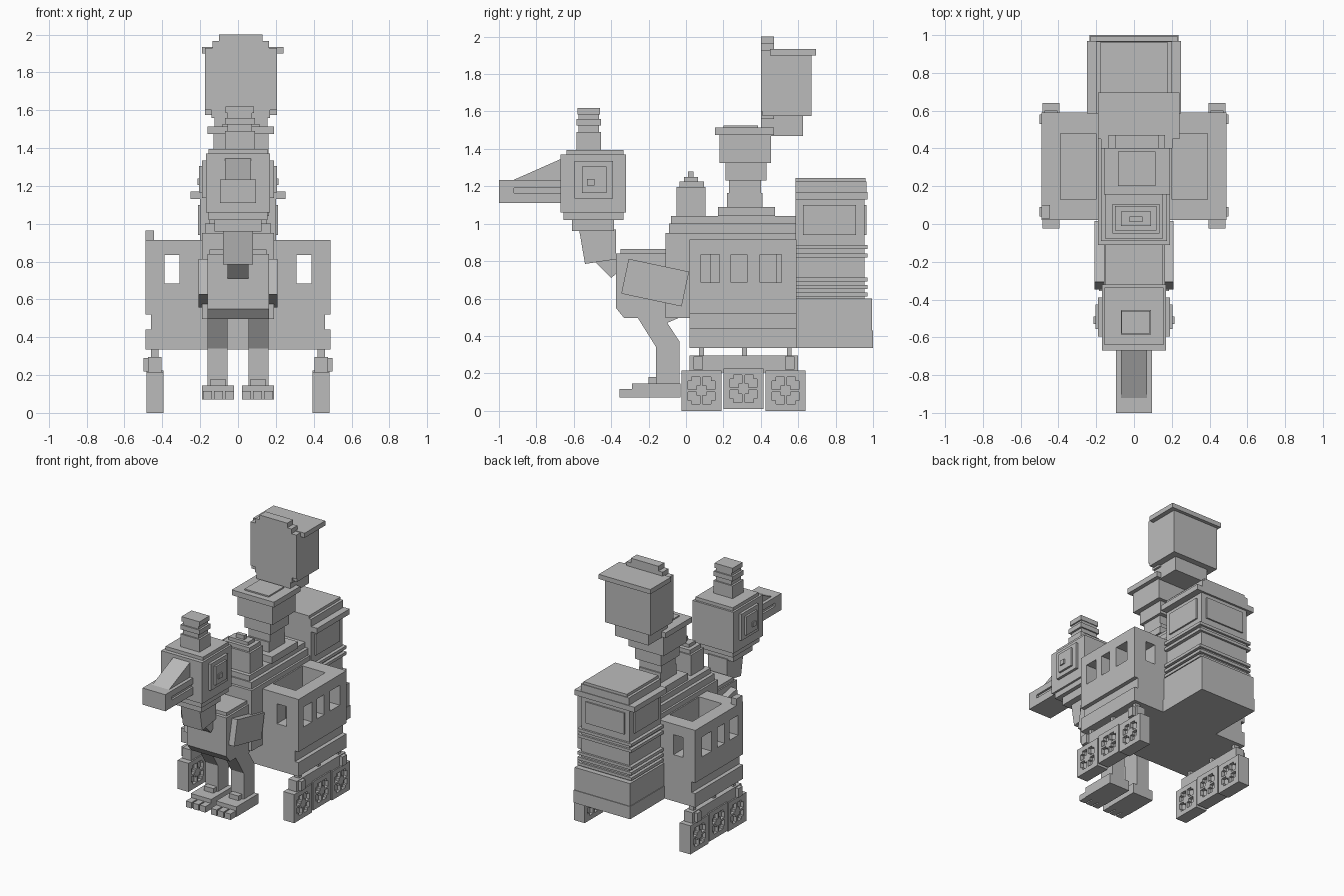
import bpy
import bmesh
from math import radians
from mathutils import Matrix, Vector

default_cube = bpy.data.objects.get("Cube")
if default_cube:
    bpy.data.objects.remove(default_cube, do_unlink=True)

# Single plain stone-grey material
grey = bpy.data.materials.new("stone_grey")
grey.use_nodes = True
colour = (.5, .5, .5, 1)
grey.diffuse_color = colour
grey.node_tree.nodes["Principled BSDF"].inputs["Base Color"].default_value = colour


def finish(name, mesh_builder):
    """Turn a bmesh into a flat-shaded grey object."""
    bmesh.ops.recalc_face_normals(mesh_builder, faces=mesh_builder.faces)
    mesh = bpy.data.meshes.new(name)
    mesh_builder.to_mesh(mesh)
    mesh_builder.free()
    mesh.materials.append(grey)
    part = bpy.data.objects.new(name, mesh)
    bpy.context.scene.collection.objects.link(part)
    return part


def add_box(builder, xs, ys, zs):
    """Add one axis-aligned box, each axis given as (low, high)."""
    low, high = Vector((xs[0], ys[0], zs[0])), Vector((xs[1], ys[1], zs[1]))
    matrix = Matrix.Translation((low + high) / 2) @ Matrix.Diagonal((*(high - low), 1))
    bmesh.ops.create_cube(builder, size=1, matrix=matrix)


def block(name, xs, ys, zs):
    builder = bmesh.new()
    add_box(builder, xs, ys, zs)
    return finish(name, builder)


def centred(name, half_width, ys, zs, middle=.0):
    return block(name, (middle - half_width, middle + half_width), ys, zs)


def tiers(name, bottom, steps, middle=.0):
    """Stack boxes upward; each step is (top, half_width, front, back)."""
    builder = bmesh.new()
    for top, half, front, back in steps:
        add_box(builder, (middle - half, middle + half), (front, back), (bottom, top))
        bottom = top
    return finish(name, builder)


def prism(name, xs, outline):
    """Extrude a side outline of (y, z) points across x."""
    builder = bmesh.new()
    face = builder.faces.new([builder.verts.new((xs[0], y, z)) for y, z in outline])
    extruded = bmesh.ops.extrude_face_region(builder, geom=[face])["geom"]
    moved = [item for item in extruded if isinstance(item, bmesh.types.BMVert)]
    bmesh.ops.translate(builder, verts=moved, vec=(xs[1] - xs[0], 0, 0))
    return finish(name, builder)


def mirrored(side, inner, outer):
    return tuple(sorted((side * inner, side * outer)))


def carve(part, cutters):
    """Subtract the cutter blocks and remove them."""
    for cutter in cutters:
        cutter.hide_render = True
        modifier = part.modifiers.new("opening", "BOOLEAN")
        modifier.object = cutter
        modifier.solver = "EXACT"
        bpy.context.view_layer.objects.active = part
        bpy.ops.object.modifier_apply(modifier=modifier.name)
        bpy.data.objects.remove(cutter, do_unlink=True)


# Long central body and bird-like chest
tiers("engine_body", .335, [(.95, .19, .02, .59)])
tiers("engine_body_nose", .495, [(.95, .19, -.11, .02)])
tiers("body_roof", .95, [(1, .175, -.09, .59), (1.04, .15, -.08, .59)])
prism("chest", (-.16, .165), [(-.375, .84), (-.375, .55), (-.33, .495), (-.05, .495), (-.05, .84)])
centred("chest_top", .15, (-.35, -.1), (.84, .865))

# Bell dome, with stepped cap
tiers("bell_dome", 1.04, [(1.195, .125, -.05, .105), (1.225, .11, -.035, .095),
                          (1.25, .08, -.01, .065), (1.28, .035, .01, .04)], middle=.01)

# Funnel
tiers("funnel", 1.04, [(1.09, .15, .17, .475), (1.165, .09, .22, .41), (1.23, .09, .23, .4),
                       (1.325, .11, .21, .43), (1.475, .145, .18, .455),
                       (1.515, .175, .155, .47), (1.525, .1, .2, .385)], middle=.015)

# Tall block behind the funnel: foot, box, brim and stepped front plate
tall_middle = .015
centred("tall_foot", .14, (.4, .625), (1.47, 1.6), tall_middle)
centred("tall_box", .19, (.41, .67), (1.575, 1.9), tall_middle)
centred("tall_brim", .215, (.45, .695), (1.9, 1.935), tall_middle + .01)
tiers("tall_front_plate", 1.47, [(1.56, .14, .4, .47), (1.6, .155, .4, .47), (1.93, .19, .4, .47),
                                 (1.965, .15, .4, .47), (2, .115, .4, .47)], tall_middle)

# Rear cabin with ridges, roof and inset panels
tiers("cabin", .335, [(.43, .235, .585, 1), (.6, .23, .585, .995), (1.13, .2, .585, .955),
                      (1.17, .25, .585, .97), (1.225, .2, .585, .965), (1.245, .18, .585, .96)])
for ridge_bottom in (.61, .65, .69, .82, .865):
    centred("cabin_ridge", .225, (.585, .97), (ridge_bottom, ridge_bottom + .022))
for side in (-1, 1):
    block("cabin_side_panel", mirrored(side, .19, .212), (.625, .91), (.94, 1.1))
centred("cabin_back_panel", .16, (.94, .966), (.94, 1.1))

# Head with stepped edges, crest, eyes and beak
tiers("head", 1.02, [(1.06, .155, -.655, -.335), (1.37, .17, -.67, -.32), (1.395, .155, -.64, -.335)])
tiers("head_crest", 1.395, [(1.49, .08, -.585, -.455), (1.525, .065, -.575, -.465),
                            (1.56, .08, -.585, -.455), (1.585, .065, -.575, -.465),
                            (1.62, .075, -.58, -.46)], middle=.01)
for side in (-1, 1):
    block("eye_plate", mirrored(side, .16, .19), (-.595, -.39), (1.135, 1.335))
    block("eye_ring", mirrored(side, .18, .205), (-.555, -.425), (1.165, 1.305))
    block("eye", mirrored(side, .2, .215), (-.53, -.49), (1.205, 1.24))
centred("lower_beak", .095, (-1, -.66), (1.11, 1.165))
centred("mouth", .08, (-.98, -.66), (1.16, 1.195))
prism("upper_beak", (-.095, .095), [(-1, 1.16), (-1, 1.235), (-.92, 1.235), (-.66, 1.235),
                                    (-.66, 1.19), (-.92, 1.19), (-.92, 1.16)])
prism("beak_bridge", (-.07, .07), [(-.92, 1.235), (-.66, 1.35), (-.66, 1.235)])

# Neck sweeping back to the chest
centred("neck_collar", .125, (-.61, -.385), (.96, 1.02))
prism("neck", (-.08, .08), [(-.57, .96), (-.375, .97), (-.375, .81), (-.54, .785)])
prism("neck_root", (-.055, .055), [(-.49, .8), (-.4, .71), (-.34, .76), (-.36, .82)])

# Folded wings, legs and toed feet
for side in (-1, 1):
    wing = block("wing", (-.035, .035), (-.165, .165), (-.095, .095))
    wing.location = (side * .175, -.165, .685)
    wing.rotation_euler.x = radians(-12)
    prism("leg", mirrored(side, .055, .16), [(-.26, .5), (-.03, .5), (-.1, .47), (-.035, .37),
                                             (-.035, .12), (-.16, .12), (-.16, .34)])
    block("ankle", mirrored(side, .065, .145), (-.2, -.04), (.12, .18))
    block("foot", mirrored(side, .02, .19), (-.29, -.03), (.07, .145))
    for toe in range(3):
        inner = .022 + toe * .058
        block("toe", mirrored(side, inner, inner + .048), (-.355, -.28), (.07, .115))

# Open-topped side carriages with window openings
for side in (-1, 1):
    carriage = block("carriage", mirrored(side, .18, .49), (.02, .59), (.335, .915))
    openings = [block("cavity", mirrored(side, .2, .39), (.13, .48), (.6, 1)),
                block("end_window", mirrored(side, .31, .388), (-.1, .7), (.685, .835)),
                block("groove", mirrored(side, .46, .6), (-.1, .7), (.44, .52))]
    for front, back in ((.08, .18), (.24, .325), (.395, .51)):
        openings.append(block("side_window", mirrored(side, .35, .6), (front, back), (.685, .835)))
    carve(carriage, openings)
block("corner_post", (-.49, -.445), (.03, .1), (.91, .965))


def wheel(side, front, bottom):
    """Square wheel: thin core, frame, cross and stepped cell corners."""
    size, rim, inner, outer = .215, .035, .395, .485
    builder = bmesh.new()

    def piece(y, z, depth, height, recess=.0):
        add_box(builder, mirrored(side, inner + recess, outer - recess),
                (front + y, front + y + depth), (bottom + z, bottom + z + height))

    piece(rim, rim, size - rim * 2, size - rim * 2, recess=.025)
    for offset in (0, size - rim):
        piece(offset, 0, rim, size)
        piece(rim, offset, size - rim * 2, rim)
    middle, bar = size / 2, .014
    piece(middle - bar / 2, rim, bar, size - rim * 2)
    piece(rim, middle - bar / 2, size - rim * 2, bar)
    # Small blocks at the rim corners and around the hub
    for corner_y in (rim, middle + bar / 2, middle - bar / 2 - .02, size - rim - .02):
        for corner_z in (rim, middle + bar / 2, middle - bar / 2 - .02, size - rim - .02):
            outer_y = corner_y in (rim, size - rim - .02)
            outer_z = corner_z in (rim, size - rim - .02)
            if outer_y == outer_z:
                piece(corner_y, corner_z, .02, .02)
    finish("wheel", builder)


# Wheel sets with axle beam, hangers and couplers
for side in (-1, 1):
    for front, bottom in ((-.025, 0), (.2, .01), (.425, 0)):
        wheel(side, front, bottom)
    block("axle_beam", mirrored(side, .405, .475), (.02, .6), (.205, .295))
    for hanger in (.07, .3, .54):
        block("hanger", mirrored(side, .42, .46), (hanger, hanger + .025), (.28, .345))
    for coupler in (.04, .53):
        block("coupler", mirrored(side, .45, .5), (coupler, coupler + .05), (.22, .29))
